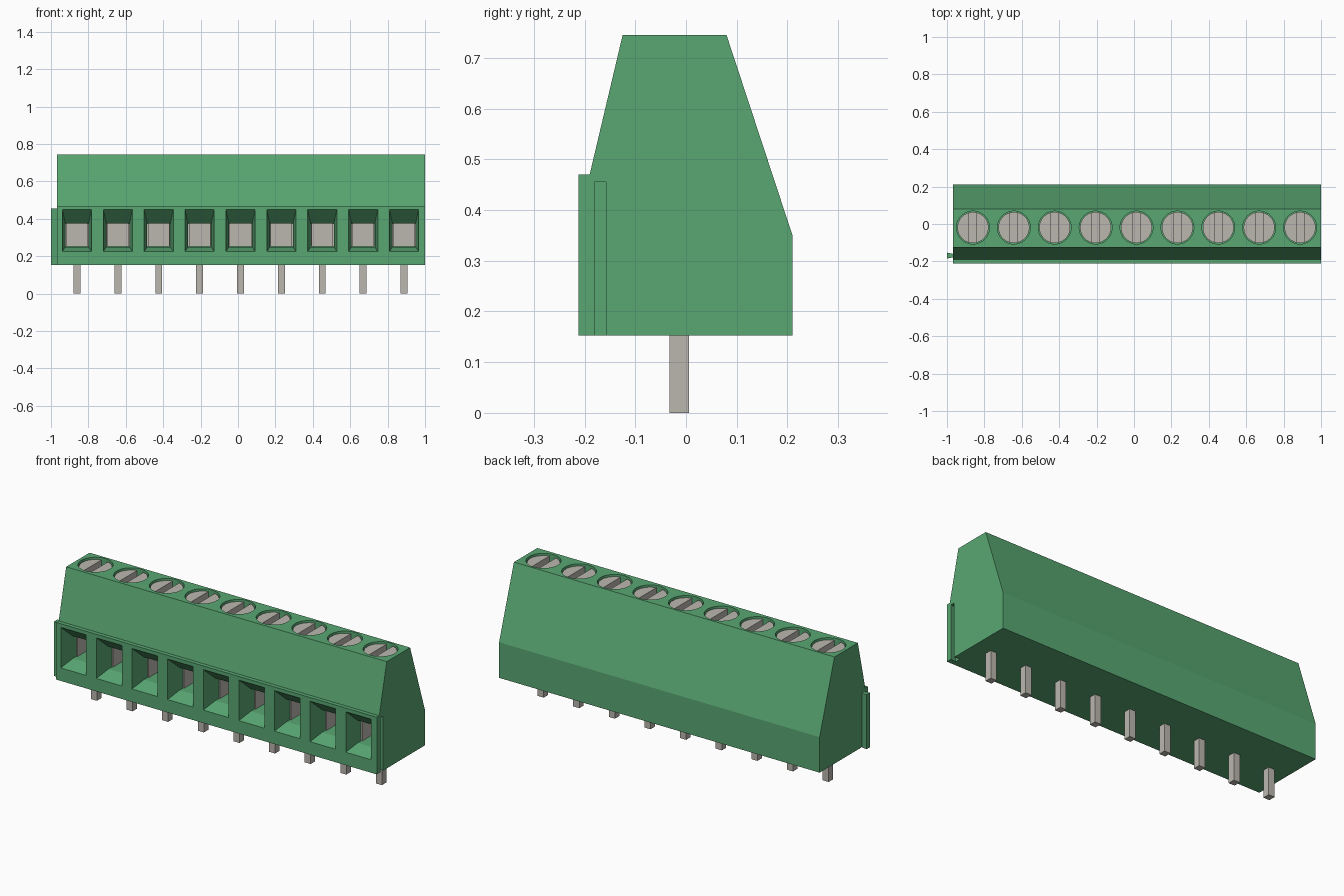
import bpy, bmesh
from math import cos, sin, acos, pi

cube = bpy.data.objects.get("Cube")
if cube:
    bpy.data.objects.remove(cube)


def material(name, rgb):
    m = bpy.data.materials.new(name)
    m.use_nodes = True
    m.diffuse_color = (*rgb, 1)
    m.node_tree.nodes["Principled BSDF"].inputs["Base Color"].default_value = (*rgb, 1)
    return m


GREEN = material("green_plastic", (0.10, 0.39, 0.17))
METAL = material("grey_metal", (0.50, 0.475, 0.43))


def add_loft(bm, rings):
    """Closed solid through matching rings of points."""
    loops = [[bm.verts.new(p) for p in ring] for ring in rings]
    n = len(loops[0])
    for a, b in zip(loops, loops[1:]):
        for i in range(n):
            j = (i + 1) % n
            bm.faces.new((a[i], a[j], b[j], b[i]))
    bm.faces.new(loops[0][::-1])
    bm.faces.new(loops[-1])


def solid(name, lofts, mat):
    bm = bmesh.new()
    for rings in lofts:
        add_loft(bm, rings)
    bmesh.ops.recalc_face_normals(bm, faces=bm.faces)
    mesh = bpy.data.meshes.new(name)
    bm.to_mesh(mesh)
    bm.free()
    mesh.materials.append(mat)
    ob = bpy.data.objects.new(name, mesh)
    bpy.context.collection.objects.link(ob)
    return ob


def upright(outline, z0, z1):
    return [[(x, y, z) for x, y in outline] for z in (z0, z1)]


def box(x0, x1, y0, y1, z0, z1):
    return upright([(x0, y0), (x1, y0), (x1, y1), (x0, y1)], z0, z1)


def circle(cx, cy, r, n=40):
    return [(cx + r * cos(2 * pi * i / n), cy + r * sin(2 * pi * i / n)) for i in range(n)]


def cut(target, lofts):
    cutter = solid("cutter", lofts, GREEN)
    cutter.hide_render = True
    mod = target.modifiers.new("cut", "BOOLEAN")
    mod.operation = "DIFFERENCE"
    mod.solver = "EXACT"
    mod.object = cutter
    bpy.context.view_layer.objects.active = target
    bpy.ops.object.modifier_apply(modifier=mod.name)
    bpy.data.objects.remove(cutter)


LEFT, RIGHT, BASE, TOP = 1.0, -0.967, 0.153, 0.745
SCREW_Y, RAIL_Y, RAIL_TOP = -0.019, -0.169, 0.455
centres = [-0.861 + 0.2186 * i for i in range(9)]

# Housing extruded from its side profile
profile = [(-0.212, BASE), (0.21, BASE), (0.21, 0.35), (0.08, TOP),
           (-0.125, TOP), (-0.19, 0.47), (-0.212, 0.47)]
housing = solid("housing", [[[(x, y, z) for y, z in profile] for x in (RIGHT, LEFT)]], GREEN)


# Funnel-shaped wire openings, screw wells and the dovetail groove
def opening_ring(cx, y, half, z0, z1):
    return [(cx - half, y, z0), (cx + half, y, z0), (cx + half, y, z1), (cx - half, y, z1)]


cut(housing, [[opening_ring(c, -0.222, 0.08, 0.222, 0.459),
               opening_ring(c, -0.13, 0.062, 0.25, 0.375),
               opening_ring(c, 0.05, 0.062, 0.25, 0.375)] for c in centres])
cut(housing, [upright(circle(c, SCREW_Y, 0.088), 0.66, 0.8) for c in centres])


def dovetail(root, tip, r_half, t_half):
    return [(root, RAIL_Y - r_half), (root, RAIL_Y + r_half),
            (tip, RAIL_Y + t_half), (tip, RAIL_Y - t_half)]


cut(housing, [upright(dovetail(LEFT + 0.001, LEFT - 0.033, 0.011, 0.017), 0.1, RAIL_TOP)])

# Dovetail tab on the opposite end
solid("dovetail_tab", [upright(dovetail(RIGHT, -1.0, 0.009, 0.016), BASE, RAIL_TOP)], GREEN)


# Slotted screws: a disc with two raised half heads
def half_head(cx, side, r=0.083, gap=0.02, n=20):
    a = acos(gap / r)
    return [(cx + side * r * cos(t), SCREW_Y + r * sin(t))
            for t in (-a + 2 * a * i / n for i in range(n + 1))]


for number, c in enumerate(centres, 1):
    lofts = [upright(circle(c, SCREW_Y, 0.083), 0.655, 0.70)]
    lofts += [upright(half_head(c, s), 0.699, 0.735) for s in (-1, 1)]
    screw = solid(f"screw_{number}", lofts, METAL)

    # Solder pin
    solid(f"pin_{number}", [box(c - 0.0185, c + 0.0185, -0.033, 0.006, 0, BASE + 0.01)], METAL)

    # Clamp lining at the back and sides of the opening
    solid(f"clamp_{number}", [box(c - 0.061, c + 0.061, 0.03, 0.049, 0.251, 0.374),
                              box(c - 0.0615, c - 0.055, -0.10, 0.031, 0.251, 0.374),
                              box(c + 0.055, c + 0.0615, -0.10, 0.031, 0.251, 0.374)], METAL)

# Smooth round walls, crisp edges
bpy.ops.object.select_all(action="DESELECT")
for ob in bpy.context.collection.objects:
    if ob.name.startswith(("screw", "housing")):
        ob.select_set(True)
        bpy.context.view_layer.objects.active = ob
bpy.ops.object.shade_smooth_by_angle(angle=0.26)
